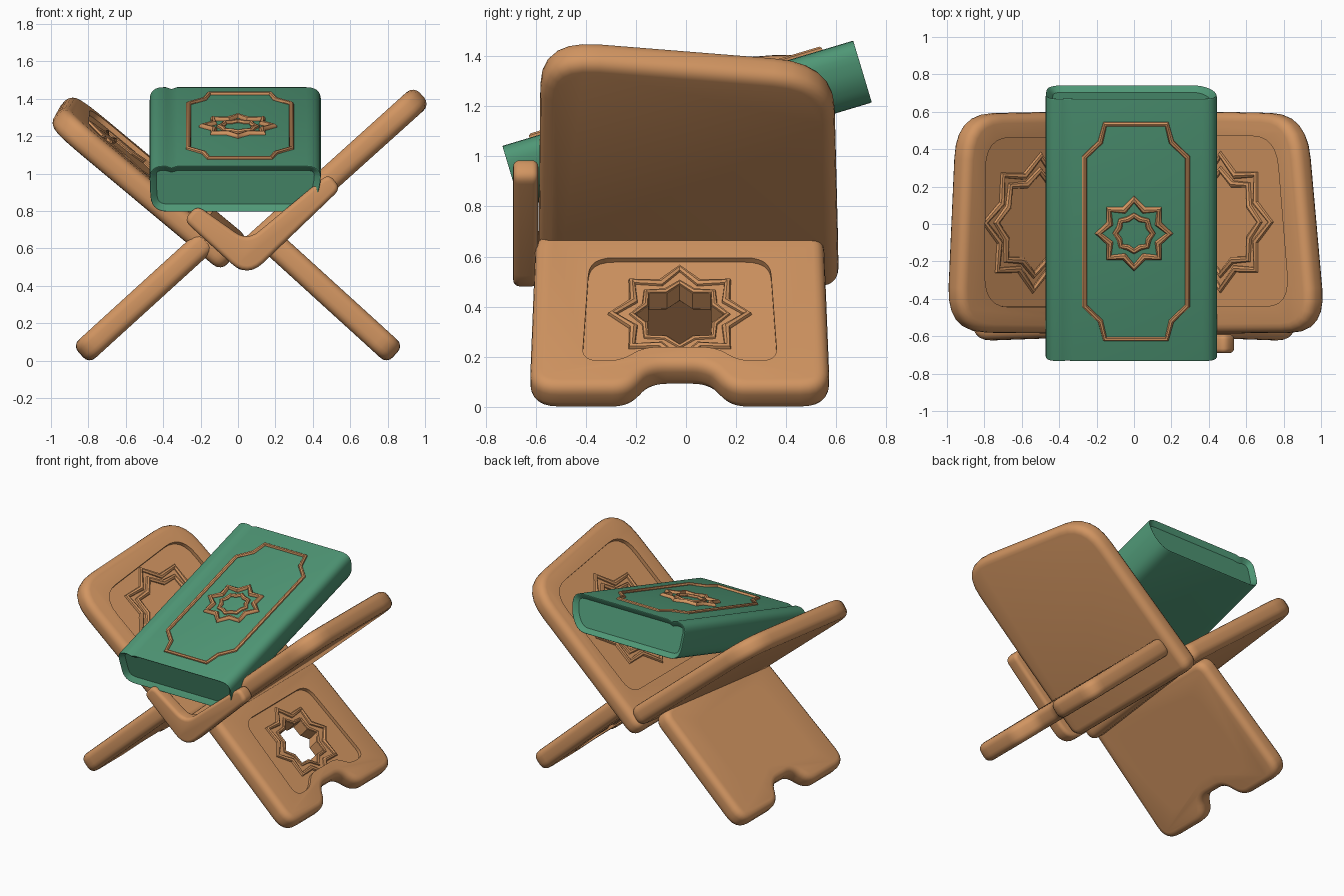
import bpy, bmesh
from math import sin, cos, pi, radians
from mathutils import Vector, Matrix

cube = bpy.data.objects.get("Cube")
if cube:
    bpy.data.objects.remove(cube, do_unlink=True)


def material(name, color):
    m = bpy.data.materials.new(name)
    m.use_nodes = True
    m.diffuse_color = (*color, 1)
    bsdf = next(n for n in m.node_tree.nodes if n.type == "BSDF_PRINCIPLED")
    bsdf.inputs["Base Color"].default_value = (*color, 1)
    return m


WOOD = material("warm wood", (0.64, 0.30, 0.12))
GREEN = material("book green", (0.078, 0.31, 0.18))


def frame(origin, u, v, w):
    m = Matrix((u, v, w)).transposed().to_4x4()
    m.translation = Vector(origin)
    return m


def slope(origin, side, angle, roll=0):
    """Frame of a slanted board: u runs back, v runs up the board, w is its upper normal."""
    v = Vector((side * cos(angle), 0, sin(angle)))
    n = Vector((-side * sin(angle), 0, cos(angle)))
    y = Vector((0, 1, 0))
    return frame(origin, y * cos(roll) + n * sin(roll), v, n * cos(roll) - y * sin(roll))


def rounded(corners, seg=6):
    """Closed outline from (x, y, cut) corners, each softened by a quadratic arc."""
    out = []
    for i, (x, y, r) in enumerate(corners):
        p = Vector((x, y))
        if r == 0:
            out.append(p)
            continue
        a = p + (Vector(corners[i - 1][:2]) - p).normalized() * r
        b = p + (Vector(corners[(i + 1) % len(corners)][:2]) - p).normalized() * r
        for k in range(seg + 1):
            t = k / seg
            out.append(a * (1 - t) ** 2 + p * 2 * t * (1 - t) + b * t * t)
    return out


def mirrored(half):
    return half + [(-x, *rest) for x, *rest in reversed(half)]


def star(r, inner, center=(0, 0), points=8):
    return [Vector(center) + Vector((sin(k * pi / points), cos(k * pi / points)))
            * (inner if k % 2 else r) for k in range(2 * points)]


def finish(obj, mat):
    obj.data.materials.clear()
    obj.data.materials.append(mat)
    obj.data.shade_smooth()
    obj.data.set_sharp_from_angle(angle=radians(40))


def link(name, data):
    obj = bpy.data.objects.new(name, data)
    bpy.context.collection.objects.link(obj)
    return obj


def bake(obj):
    """Replace an object by its evaluated mesh."""
    bpy.context.view_layer.update()
    me = bpy.data.meshes.new_from_object(
        obj.evaluated_get(bpy.context.evaluated_depsgraph_get()))
    name = obj.name
    bpy.data.objects.remove(obj, do_unlink=True)
    return link(name, me)


def plate(name, outline, low, high, m, mat=WOOD, bevel=0, cuts=(), recess_ends=0):
    """Extruded outline with soft rims; cuts are (outline, low, high) pockets."""
    bm = bmesh.new()
    rings = [[bm.verts.new((p.x, p.y, h)) for p in outline] for h in (low, high)]
    caps = [bm.faces.new(r) for r in rings]
    for i in range(len(outline)):
        bm.faces.new((rings[0][i - 1], rings[0][i], rings[1][i], rings[1][i - 1]))
    bmesh.ops.recalc_face_normals(bm, faces=bm.faces)
    if recess_ends:
        bmesh.ops.inset_individual(bm, faces=caps, thickness=recess_ends, depth=-recess_ends)
    bm.transform(m)
    bmesh.ops.recalc_face_normals(bm, faces=bm.faces)
    me = bpy.data.meshes.new(name)
    bm.to_mesh(me)
    bm.free()
    obj = link(name, me)
    if bevel:
        mod = obj.modifiers.new("soft_rim", "BEVEL")
        mod.width, mod.segments = bevel, 4
        mod.limit_method, mod.angle_limit = "ANGLE", radians(55)
        mod.use_clamp_overlap = False
    cutters = []
    for cut in cuts:
        c = plate("cutter", *cut, m)
        c.hide_render = True
        mod = obj.modifiers.new("pocket", "BOOLEAN")
        mod.operation, mod.solver, mod.object = "DIFFERENCE", "EXACT", c
        cutters.append(c)
    obj = bake(obj)
    for c in cutters:
        bpy.data.objects.remove(c, do_unlink=True)
    finish(obj, mat)
    return obj


def ridge(name, outline, height, radius, m, mat=WOOD):
    """Rounded raised line following a closed outline."""
    cu = bpy.data.curves.new(name, "CURVE")
    cu.dimensions = "3D"
    cu.bevel_depth, cu.bevel_resolution = radius, 2
    sp = cu.splines.new("POLY")
    sp.points.add(len(outline) - 1)
    for q, p in zip(sp.points, outline):
        q.co = (*(m @ Vector((p.x, p.y, height))), 1)
    sp.use_cyclic_u = True
    obj = bake(link(name, cu))
    bm = bmesh.new()
    bm.from_mesh(obj.data)
    bmesh.ops.recalc_face_normals(bm, faces=bm.faces)
    bm.to_mesh(obj.data)
    bm.free()
    finish(obj, mat)


# Upper wings that cradle the book
wing_frames = {
    "left": slope((0.03, 0.01, 0.56), 1, radians(42)),
    "right": slope((-0.07, 0.01, 0.61), -1, radians(39.8), 0.09),
}
wing_ends = {"left": (1.31, 1.17), "right": (1.14, 1.16)}
for side, m in wing_frames.items():
    front, back = wing_ends[side]
    outline = rounded([(-0.6, -0.07, 0.08), (0.6, -0.07, 0.08),
                       (0.58, back, 0.24), (-0.59, front, 0.24)])
    pocket = rounded([(-0.45, 0.17, 0.1), (0.46, 0.17, 0.1),
                      (0.46, back - 0.13, 0.17), (-0.45, front - 0.17, 0.17)])
    plate(side + "_wing", outline, -0.067, 0.067, m, bevel=0.05,
          cuts=[(pocket, 0.04, 0.2)])
    for part, r, inner in (("outer", 0.36, 0.27), ("inner", 0.28, 0.22)):
        ridge(f"{side}_wing_star_{part}", star(r, inner, (0, 0.62)), 0.034, 0.022, m)

# Lower legs with notched feet and pierced stars
leg_outline = rounded(mirrored([(0.575, 0.9, 0.09), (0.6, -0.035, 0.12),
                                (0.2, -0.035, 0.07), (0.11, 0.1, 0.06)]))
leg_pocket = rounded(mirrored([(0.36, 0.73, 0.1), (0.39, 0.12, 0.07),
                               (0.24, 0.12, 0.05), (0.14, 0.2, 0.05)]))
for side, s in (("left", 1), ("right", -1)):
    m = slope((0.815 * s, -0.025, 0.055), -s, radians(42.3))
    plate(side + "_leg", leg_outline, -0.066, 0.066, m, bevel=0.045,
          cuts=[(leg_pocket, 0.042, 0.2), (leg_pocket, -0.2, -0.042),
                (star(0.175, 0.135, (0, 0.42)), -0.3, 0.3)])
    for face, h in (("top", 0.038), ("under", -0.038)):
        ridge(f"{side}_leg_star_{face}", star(0.27, 0.2, (0, 0.42)), h, 0.02, m)
        ridge(f"{side}_leg_hole_rim_{face}", star(0.19, 0.15, (0, 0.42)), h, 0.014, m)

# Bent strip at the front of the hinge
lip = rounded([(0.05, 0.44, 0.12), (0.55, 0.92, 0.045), (0.485, 1.0, 0.045),
               (0.05, 0.64, 0.08), (-0.22, 0.83, 0.045), (-0.29, 0.75, 0.045)])
plate("front_lip", lip, -0.05, 0.05,
      frame((0, -0.64, 0), (1, 0, 0), (0, 0, 1), (0, -1, 0)), bevel=0.025)

# Book: cross-section swept along its tilted length, page ends sunk in
tilt = radians(16.7)
along = Vector((0, cos(tilt), sin(tilt)))
up = Vector((0, -sin(tilt), cos(tilt)))
middle = (0, -0.04, 1.25)
section = rounded([(-0.475, 0, 0.075), (-0.385, 0, 0), (-0.355, -0.01, 0), (-0.325, 0, 0),
                   (0.455, 0, 0.09), (0.43, -0.16, 0.05), (0.36, -0.258, 0.06),
                   (-0.465, -0.258, 0.09)])
plate("book", section, -0.73, 0.745, frame(middle, (1, 0, 0), up, along),
      GREEN, bevel=0.012, recess_ends=0.035)

# Raised ornament on the cover
cover = frame(middle, (1, 0, 0), along, up)
corner = [(0.165, 0.6), (0.19, 0.5), (0.275, 0.415)]
border = mirrored(corner + [(x, -y) for x, y in reversed(corner)])
ridge("cover_border", [Vector((x + 0.01, y)) for x, y in border], 0.001, 0.015, cover)
ridge("cover_star", star(0.19, 0.14, (0, -0.01)), 0.001, 0.02, cover)
ridge("cover_star_center", star(0.1, 0.085, (0, -0.01)), 0.001, 0.016, cover)
